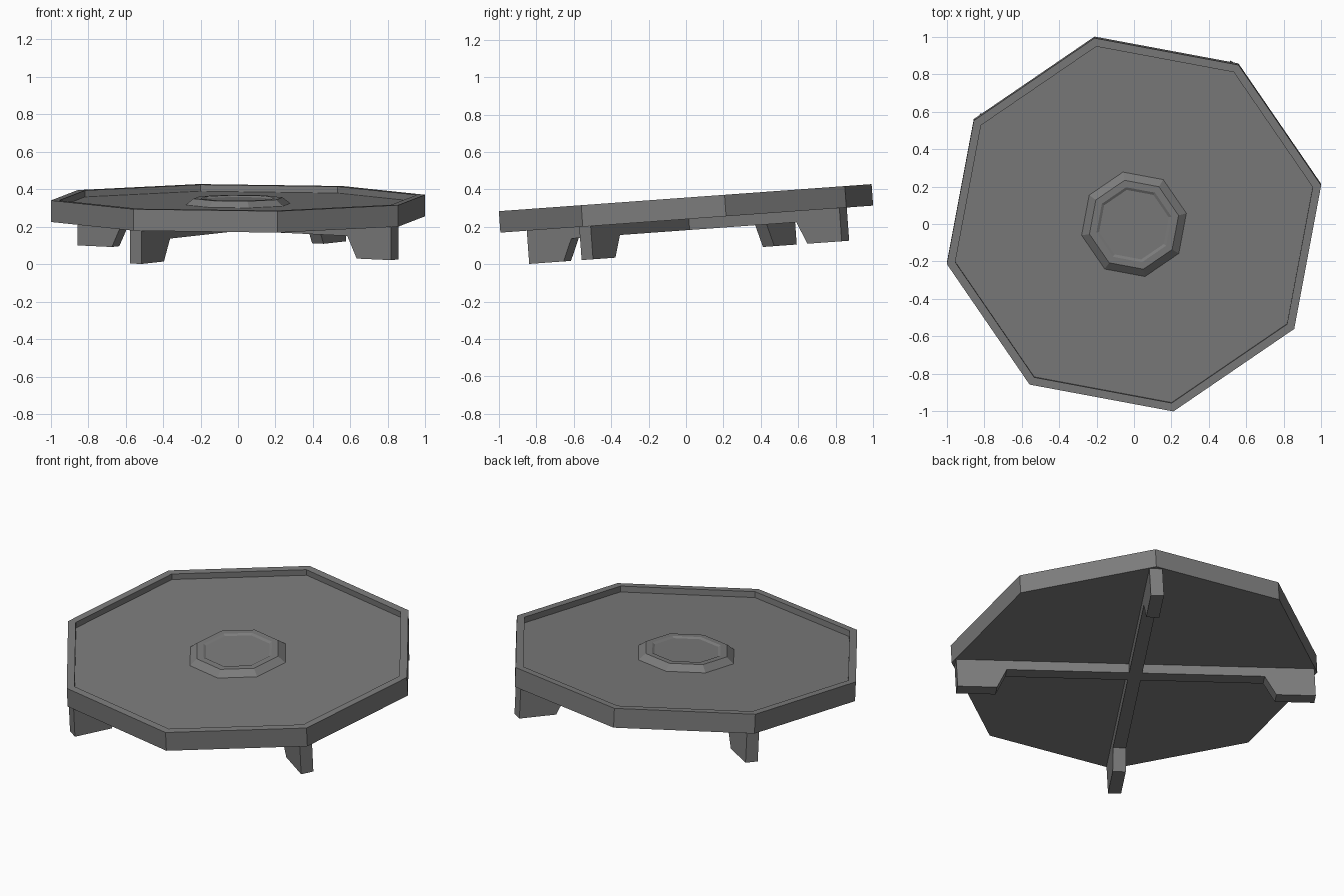
import bpy, bmesh
from math import radians, cos, sin, pi, atan
from mathutils import Matrix

if "Cube" in bpy.data.objects:
    bpy.data.objects.remove(bpy.data.objects["Cube"])

TILT = Matrix.Translation((0, 0, 0.299)) @ Matrix.Rotation(atan(0.0725), 4, 'X')
TURN = radians(11.9)

# Dark grey shared by every part
DARK = bpy.data.materials.new("dark_grey")
DARK.diffuse_color = (0.2, 0.2, 0.2, 1)
DARK.use_nodes = True
DARK.node_tree.nodes["Principled BSDF"].inputs["Base Color"].default_value = DARK.diffuse_color


def finish(bm, name):
    bmesh.ops.recalc_face_normals(bm, faces=bm.faces)
    mesh = bpy.data.meshes.new(name)
    bm.to_mesh(mesh)
    bm.free()
    mesh.materials.append(DARK)
    obj = bpy.data.objects.new(name, mesh)
    obj.matrix_world = TILT
    bpy.context.collection.objects.link(obj)
    return obj


def octagon_stack(name, profile):
    """Closed eight-sided solid through (radius, height) rings."""
    bm = bmesh.new()
    rings = [[bm.verts.new((r * cos(TURN + k * pi / 4), r * sin(TURN + k * pi / 4), z))
              for k in range(8)] for r, z in profile]
    for a, b in zip(rings, rings[1:]):
        for k in range(8):
            n = (k + 1) % 8
            bm.faces.new((a[k], a[n], b[n], b[k]))
    bm.faces.new(rings[0])
    bm.faces.new(rings[-1])
    return finish(bm, name)


def beam(name, profile, angle, width):
    """Extrude a (radius, height) side profile across the beam width."""
    bm = bmesh.new()
    face = bm.faces.new([bm.verts.new((r, -width / 2, z)) for r, z in profile])
    ext = bmesh.ops.extrude_face_region(bm, geom=[face])
    moved = [v for v in ext['geom'] if isinstance(v, bmesh.types.BMVert)]
    bmesh.ops.translate(bm, vec=(0, width, 0), verts=moved)
    bmesh.ops.rotate(bm, verts=bm.verts, cent=(0, 0, 0),
                     matrix=Matrix.Rotation(angle, 3, 'Z'))
    return finish(bm, name)


# Platform with a raised rim around a shallow recess
octagon_stack("platform", [(1.021, -0.058), (1.021, 0.057), (0.975, 0.057), (0.975, 0.022)])

# Central hub with sloped sides and a shallow dished top
octagon_stack("hub", [(0.287, 0.021), (0.243, 0.055), (0.205, 0.055), (0.19, 0.047)])

# Crossed support beams with a foot at each end
W, TOP, UNDER, FOOT = 0.073, -0.057, -0.117, -0.236
half = [(0.72, UNDER), (0.78, FOOT), (1.0, FOOT), (1.0, TOP)]
full = half + [(-r, z) for r, z in reversed(half)]
beam("long_beam", full, TURN - pi / 4, W)
arm = [(W / 2, UNDER)] + half + [(W / 2, TOP)]
for side, angle in (("back", TURN + pi / 4), ("front", TURN + pi * 5 / 4)):
    beam(side + "_arm", arm, angle, W)
